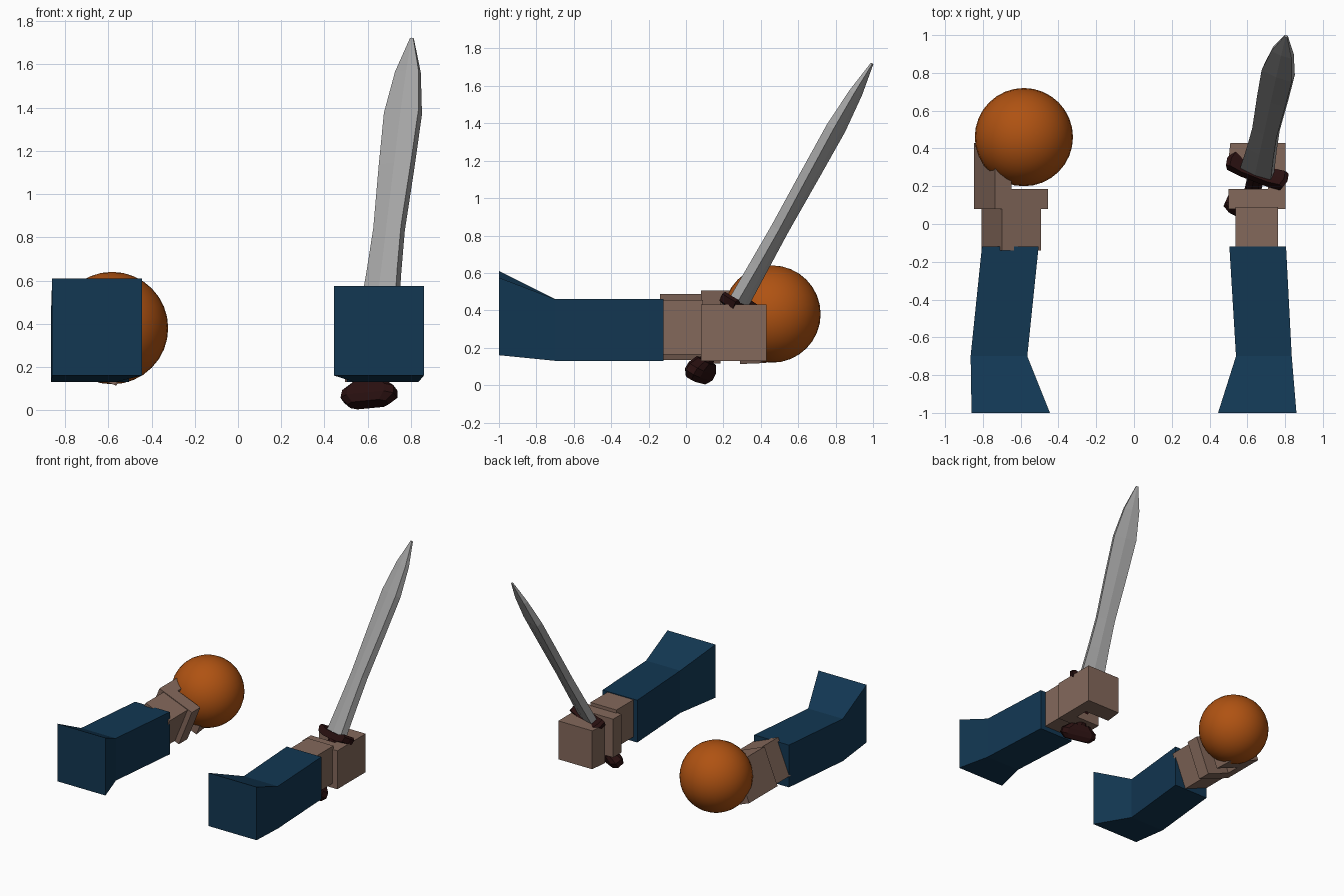
import bpy, bmesh, math
from mathutils import Vector, Matrix

if "Cube" in bpy.data.objects:
    bpy.data.objects.remove(bpy.data.objects["Cube"])


def material(name, rgb):
    m = bpy.data.materials.new(name)
    m.diffuse_color = (*rgb, 1)
    m.use_nodes = True
    m.node_tree.nodes["Principled BSDF"].inputs["Base Color"].default_value = m.diffuse_color
    return m


BLUE = material("sleeve blue", (0.006, 0.038, 0.085))
SKIN = material("skin brown", (0.23, 0.14, 0.105))
ORANGE = material("ball orange", (0.43, 0.085, 0.006))
DARK = material("hilt dark red", (0.022, 0.005, 0.005))
STEEL = material("blade steel", (0.37, 0.37, 0.37))


def loft(name, rings, mat, matrix=Matrix()):
    """Join equal-length rings of points into a capped solid."""
    bm = bmesh.new()
    vs = [[bm.verts.new(matrix @ Vector(p)) for p in r] for r in rings]
    n = len(rings[0])
    for a, b in zip(vs, vs[1:]):
        for i in range(n):
            j = (i + 1) % n
            bm.faces.new((a[i], a[j], b[j], b[i]))
    bm.faces.new(vs[0][::-1])
    bm.faces.new(vs[-1])
    bmesh.ops.recalc_face_normals(bm, faces=bm.faces)
    me = bpy.data.meshes.new(name)
    bm.to_mesh(me)
    bm.free()
    me.materials.append(mat)
    ob = bpy.data.objects.new(name, me)
    bpy.context.collection.objects.link(ob)
    return ob


def rect(x0, x1, z0, z1, y):
    return [(x0, y, z0), (x1, y, z0), (x1, y, z1), (x0, y, z1)]


# Sleeves: flared at the shoulder end
for side, s, top in (("right", 1, 0.575), ("left", -1, 0.61)):
    loft(side + "_sleeve", [
        rect(s * 0.445, s * 0.86, 0.16, top, -1.0),
        rect(s * 0.54, s * 0.865 if s < 0 else 0.835, 0.13, 0.46, -0.7) if s > 0
        else rect(-0.565, -0.865, 0.13, 0.46, -0.7),
        rect(s * 0.505, s * 0.805, 0.13, 0.46, -0.12)], BLUE)

# Hands: wrist block plus a fist curled round towards the middle
for side, s, roll, cz, wz in (("right", 1, 0, 0.28, 0.03), ("left", -1, 22, 0.31, 0)):
    mat = Matrix.Translation((s * 0.65, 0, cz)) @ Matrix.Rotation(math.radians(roll), 4, 'Y')
    loft(side + "_wrist", [rect(-0.112, 0.112, wz - 0.145, wz + 0.145, y)
                           for y in (-0.14, 0.09)], SKIN, mat)
    fist = [(-0.15, 0.08), (0.152, 0.08), (0.152, 0.43), (-0.14, 0.43),
            (-0.155, 0.29), (0.06, 0.29), (0.06, 0.185), (-0.15, 0.185)]
    loft(side + "_fist", [[(s * x, y, z) for x, y in fist] for z in (-0.15, 0.15)], SKIN, mat)

# Ball held by the left hand
bpy.ops.mesh.primitive_uv_sphere_add(segments=32, ring_count=16, radius=0.26,
                                     location=(-0.583, 0.46, 0.38))
ball = bpy.context.object
ball.name = "ball"
ball.data.materials.append(ORANGE)
bpy.ops.object.shade_smooth()

# Sword frame: local x = width, y = thickness, z = along the blade
base, tip = Vector((0.607, 0.075, 0.07)), Vector((0.805, 0.995, 1.72))
D = (tip - base).normalized()
W = Vector((0.93, -0.36, 0.09))
W = (W - D * W.dot(D)).normalized()
N = D.cross(W)
sword = Matrix.Translation(base) @ Matrix((W, N, D)).transposed().to_4x4()
length = (tip - base).length


def section(w, e, t, z):
    return [(-w, -e, z), (0, -t, z), (w, -e, z), (w, e, z), (0, t, z), (-w, e, z)]


# Blade: leaf shaped with a central ridge
loft("blade", [section(*p) for p in (
    (0.088, 0.026, 0.036, 0.42), (0.076, 0.026, 0.035, 0.66), (0.069, 0.025, 0.034, 0.88),
    (0.080, 0.024, 0.033, 1.22), (0.086, 0.023, 0.031, 1.50), (0.058, 0.016, 0.022, 1.72),
    (0.008, 0.005, 0.007, length))], STEEL, sword)

# Handle
loft("handle", [[(0.045 * math.cos(i * math.pi / 4), 0.04 * math.sin(i * math.pi / 4), z)
                 for i in range(8)] for z in (0, 0.42)], DARK, sword)

# Guard: bar with upturned ends
guard = [(-0.172, 0.44), (-0.16, 0.40), (-0.08, 0.385), (0.08, 0.385), (0.16, 0.40),
         (0.172, 0.44), (0.15, 0.455), (0.08, 0.435), (-0.08, 0.435), (-0.15, 0.455)]
loft("guard", [[(x * k, y, z) for x, z in guard]
               for y, k in ((-0.045, 0.94), (0, 1), (0.045, 0.94))], DARK, sword)

# Pommel: faceted lump, widest in the middle
loft("pommel", [[(x * w, y * t, z) for x, y in ((-1, -0.5), (-0.7, -1), (0.7, -1), (1, -0.5),
                                                (1, 0.5), (0.7, 1), (-0.7, 1), (-1, 0.5))]
                for w, t, z in ((0.095, 0.035, -0.05), (0.132, 0.05, -0.015),
                                (0.128, 0.05, 0.025), (0.07, 0.042, 0.07))], DARK, sword)
